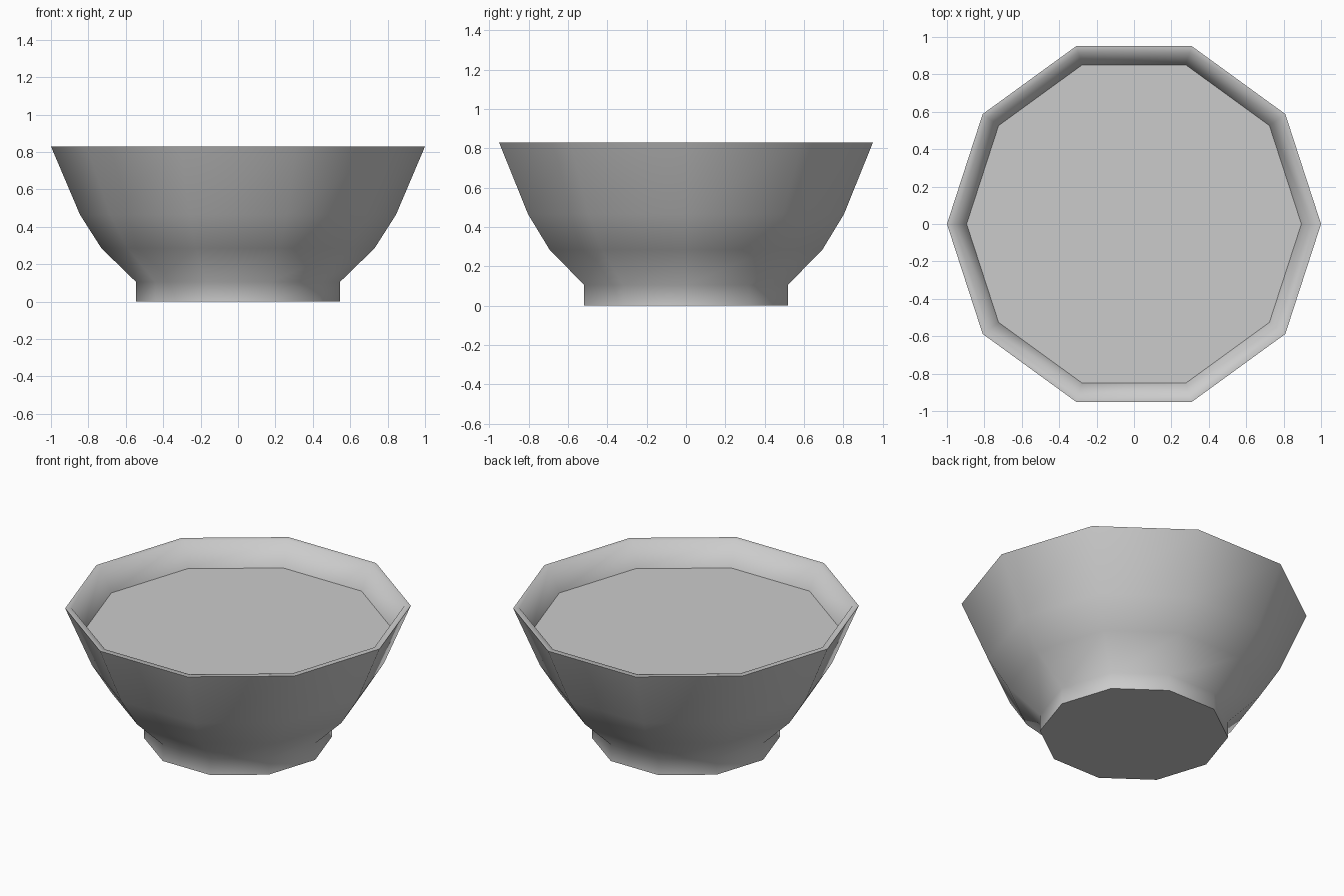
import bpy
import bmesh
from math import cos, sin, pi

SIDES = 10

old = bpy.data.objects.get("Cube")
if old:
    bpy.data.objects.remove(old, do_unlink=True)

grey = bpy.data.materials.new("plain_grey")
grey.use_nodes = True
colour = (0.6, 0.6, 0.6, 1)
grey.diffuse_color = colour
grey.node_tree.nodes["Principled BSDF"].inputs["Base Color"].default_value = colour


def ring(bm, radius, z):
    angles = [2 * pi * i / SIDES for i in range(SIDES)]
    return [bm.verts.new((radius * cos(a), radius * sin(a), z)) for a in angles]


def finish(bm, name):
    mesh = bpy.data.meshes.new(name)
    bm.to_mesh(mesh)
    bm.free()
    mesh.materials.append(grey)
    obj = bpy.data.objects.new(name, mesh)
    bpy.context.collection.objects.link(obj)
    return obj


# Bowl: foot, flared outer wall, flat lip and inner wall
profile = [(0.545, 0), (0.545, 0.105), (0.73, 0.285), (0.845, 0.465),
           (1, 0.83), (0.963, 0.83), (0.895, 0.68)]
RIM = 4
bm = bmesh.new()
rings = [ring(bm, r, z) for r, z in profile]
for low, high in zip(rings, rings[1:]):
    for i in range(SIDES):
        j = (i + 1) % SIDES
        bm.faces.new((low[i], low[j], high[j], high[i])).smooth = True
bm.faces.new(rings[0][::-1])

# Crisp edges at the base and the outer rim
for loop in (rings[0], rings[RIM]):
    for i in range(SIDES):
        bm.edges.get((loop[i], loop[(i + 1) % SIDES])).smooth = False
finish(bm, "bowl")

# Flat surface of the contents
bm = bmesh.new()
bm.faces.new(ring(bm, 0.895, 0.68))
finish(bm, "bowl_contents")
